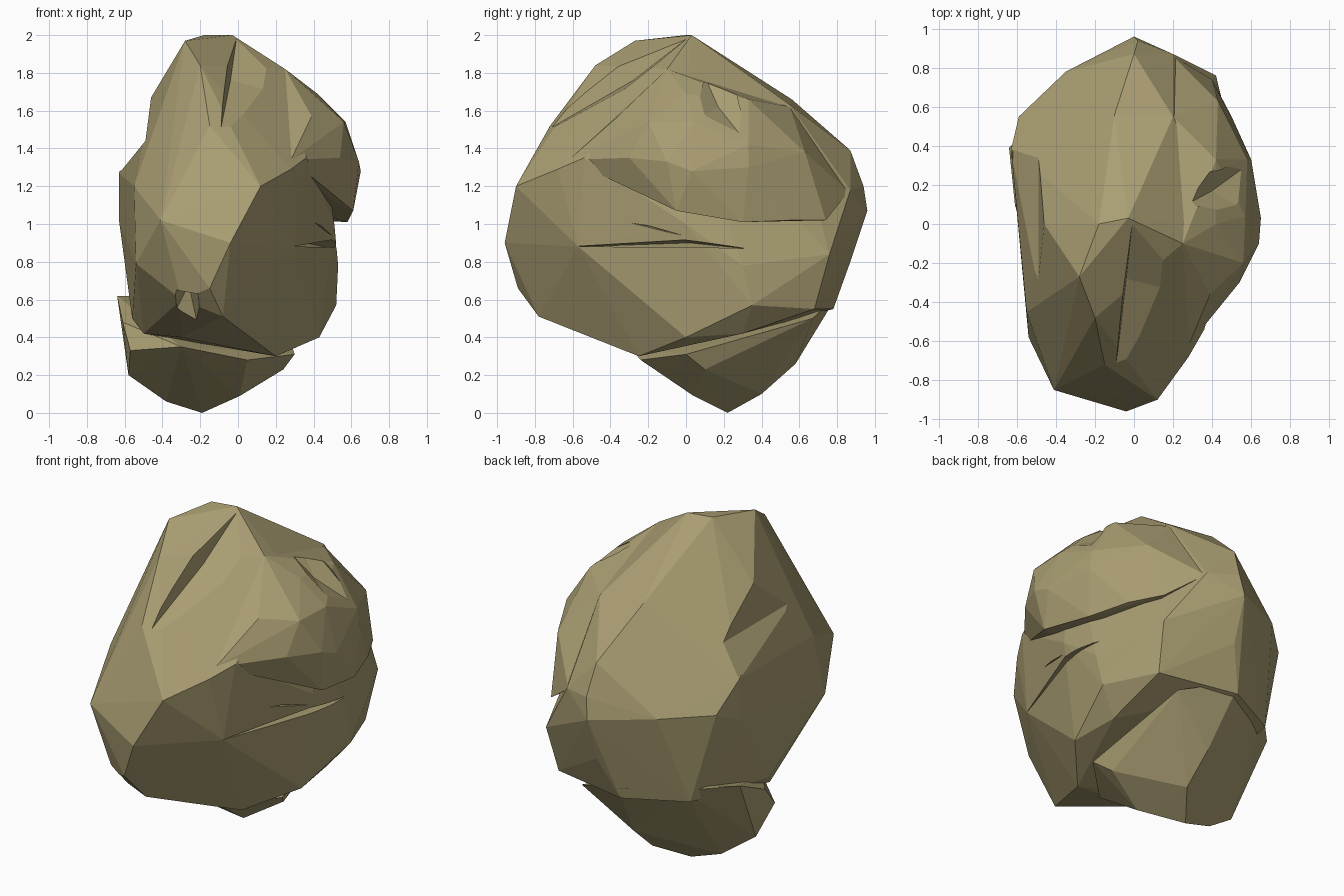
import bpy
import bmesh

default_cube = bpy.data.objects.get("Cube")
if default_cube:
    bpy.data.objects.remove(default_cube, do_unlink=True)

stone = bpy.data.materials.new("weathered_tan_stone")
stone.use_nodes = True
stone_colour = (.40, .34, .17, 1)
stone.diffuse_color = stone_colour
shader = next(n for n in stone.node_tree.nodes if n.type == "BSDF_PRINCIPLED")
shader.inputs["Base Color"].default_value = stone_colour
shader.inputs["Roughness"].default_value = .9


def faceted_block(name, corners):
    """Wrap a flat-sided convex block around a few corner points."""
    bm = bmesh.new()
    for corner in corners:
        bm.verts.new(corner)
    bmesh.ops.convex_hull(bm, input=bm.verts[:])
    loose = [v for v in bm.verts if not v.link_faces]
    bmesh.ops.delete(bm, geom=loose, context="VERTS")
    bmesh.ops.recalc_face_normals(bm, faces=bm.faces[:])
    mesh = bpy.data.meshes.new(name)
    bm.to_mesh(mesh)
    bm.free()
    mesh.materials.append(stone)
    block = bpy.data.objects.new(name, mesh)
    bpy.context.scene.collection.objects.link(block)
    return block


def combine(target, tool, operation):
    """Bake a boolean into the target and discard the tool block."""
    tool.hide_render = True
    modifier = target.modifiers.new(operation.lower(), "BOOLEAN")
    modifier.operation = operation
    modifier.solver = "EXACT"
    modifier.object = tool
    bpy.context.view_layer.update()
    depsgraph = bpy.context.evaluated_depsgraph_get()
    baked = bpy.data.meshes.new_from_object(target.evaluated_get(depsgraph))
    target.modifiers.clear()
    target.data = baked
    bpy.data.objects.remove(tool, do_unlink=True)


# Main mass: crown, front prow, broad left and back slopes
boulder = faceted_block("boulder", [
    # crown
    (-.03, .03, 2), (-.18, 0, 2), (-.28, -.27, 1.97), (-.2, -.48, 1.84),
    (0, .22, 1.86), (.25, -.1, 1.82), (-.46, 0, 1.67), (-.1, .56, 1.66),
    (.2, .55, 1.63), (.42, 0, 1.66),
    # front prow
    (-.15, -.72, 1.52), (.12, -.9, 1.2), (-.04, -.96, .9),
    (-.41, -.85, 1.02), (.28, -.68, 1.29), (.36, -.54, 1.35),
    (-.15, -.89, .66), (-.08, -.78, .51), (-.3, -.78, .6),
    # left side
    (-.54, -.58, .79), (-.55, -.45, 1.2), (-.63, .38, 1.27),
    (-.63, .38, 1.02), (-.56, 0, .5), (-.45, .6, .55),
    (-.5, -.1, .42), (-.3, -.35, .4), (-.59, .55, 1.1),
    # right side
    (.3, -.57, .88), (.51, 0, 1), (.53, .3, .78), (.52, .35, .57),
    (.43, 0, .4), (.2, -.25, .3), (.4, .3, .42),
    # back
    (0, .96, 1.07), (0, .87, 1.39), (.2, .87, 1.18), (-.35, .78, 1.1),
    (.42, .76, .84), (.39, .68, .55), (0, .87, .8), (-.1, .78, .55),
    (.02, .94, 1.2),
])

# Tapered foot with a ledge on the left
foot = faceted_block("foot", [
    (-.19, .22, 0), (-.38, .2, .06), (-.58, .15, .2), (.01, .04, .09),
    (-.05, .4, .1), (-.05, .58, .26), (.24, .1, .23), (-.64, .39, .62),
    (-.61, .1, .48), (-.57, -.05, .33), (-.3, -.3, .35), (.05, -.24, .28),
    (.3, 0, .31), (.24, .67, .5), (-.42, .62, .62), (-.1, .8, .62),
])

# Overhanging shoulder on the right, blending into crown, prow and back
shoulder = faceted_block("shoulder", [
    (.64, -.1, 1.33), (.65, .03, 1.28), (.56, -.2, 1.54), (.42, 0, 1.69),
    (.6, .33, 1.3), (.61, -.05, 1.07), (.58, .3, 1.01), (.5, .55, 1.02),
    (.57, .04, 1.54), (.58, .33, 1.42), (.42, .33, 1.66), (.43, .63, 1.38),
    (.25, -.1, 1.82), (.39, -.36, 1.57), (.28, -.62, 1.34),
    (.54, -.3, 1.35), (.5, -.13, 1.12), (.2, .55, 1.62), (.2, .3, 1.1),
    (.4, .74, 1.02), (.2, .86, 1.17),
])

for part in (foot, shoulder):
    combine(boulder, part, "UNION")

# Clefts: crown step, shoulder notch, side cracks, underside chip, left hollow
clefts = {
    "crown_step": [
        (-.1, -.8, 1.46), (-.11, -.6, 2.1), (0, .08, 2.04),
        (-.04, -.28, 1.76), (.36, -.38, 1.66), (.4, -.4, 2.1),
    ],
    "shoulder_notch": [
        (.62, .04, 1.55), (.27, .1, 1.78), (.2, .22, 1.9),
        (.62, .33, 1.42), (.7, .2, 1.8), (.4, .17, 1.62),
    ],
    "side_crack": [
        (.28, -.58, .88), (.7, .31, .88), (.7, -.05, .94),
        (.36, .02, .9), (.5, .31, .87), (.6, -.6, .9),
    ],
    "upper_crack": [
        (.4, -.38, 1.02), (.49, -.02, .94), (.42, -.2, .99),
        (.7, -.38, 1.03), (.7, -.02, .94), (.7, -.2, 1.01),
    ],
    "underside_chip": [
        (-.18, -.95, .6), (-.4, -.9, .62), (-.26, -.66, .68),
        (-.2, -.6, .4), (-.4, -.65, .4), (-.3, -.9, .4),
    ],
    "left_hollow": [
        (-.46, -.6, 1.67), (-.46, .6, 1.67), (-.49, -.6, 1.44),
        (-.49, .6, 1.44), (-.62, -.6, 1.28), (-.62, .6, 1.28),
        (-.8, -.6, 1.5), (-.8, .6, 1.5),
    ],
}
for name, corners in clefts.items():
    combine(boulder, faceted_block(name, corners), "DIFFERENCE")

# Flat stone facets in a single colour
boulder.data.materials.clear()
boulder.data.materials.append(stone)
for face in boulder.data.polygons:
    face.use_smooth = False
    face.material_index = 0
